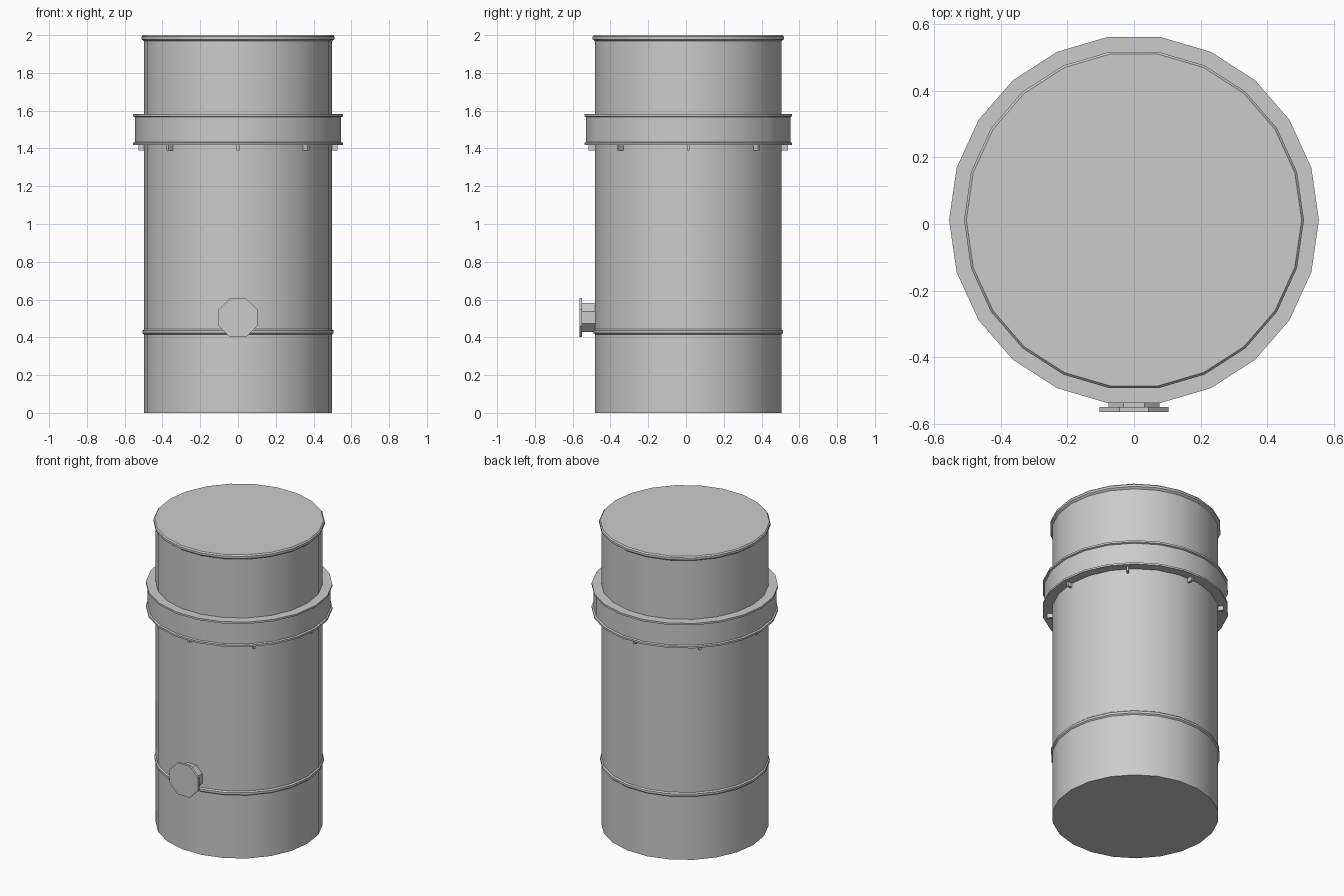
import bpy, bmesh, math
from mathutils import Matrix, Vector

old = bpy.data.objects.get("Cube")
if old:
    bpy.data.objects.remove(old, do_unlink=True)

grey = bpy.data.materials.new("painted grey metal")
grey.use_nodes = True
colour = (0.6, 0.6, 0.6, 1)
grey.diffuse_color = colour
grey.node_tree.nodes["Principled BSDF"].inputs["Base Color"].default_value = colour

CENTRE = Vector((0, 0.012, 0))
SIDES = 22


def finish(name, bm, matrix):
    bmesh.ops.recalc_face_normals(bm, faces=bm.faces)
    mesh = bpy.data.meshes.new(name)
    bm.to_mesh(mesh)
    bm.free()
    mesh.transform(matrix)
    mesh.materials.append(grey)
    obj = bpy.data.objects.new(name, mesh)
    bpy.context.collection.objects.link(obj)
    bpy.ops.object.select_all(action='DESELECT')
    obj.select_set(True)
    bpy.context.view_layer.objects.active = obj
    bpy.ops.object.shade_smooth_by_angle(angle=math.radians(35))
    return obj


def turned(name, profile, sides=SIDES, closed=False, phase=0.0,
           matrix=Matrix.Translation(CENTRE)):
    """Revolve (radius, height) points; cap the ends unless the profile is closed."""
    bm = bmesh.new()
    rings = []
    for r, z in profile:
        angles = [2 * math.pi * (i + phase) / sides for i in range(sides)]
        rings.append([bm.verts.new((r * math.cos(a), r * math.sin(a), z)) for a in angles])
    pairs = list(zip(rings, rings[1:]))
    if closed:
        pairs.append((rings[-1], rings[0]))
    else:
        bm.faces.new(rings[0])
        bm.faces.new(rings[-1])
    for low, high in pairs:
        for i in range(sides):
            j = (i + 1) % sides
            bm.faces.new((low[i], low[j], high[j], high[i]))
    return finish(name, bm, matrix)


# Main drum, with a raised seam and a rolled lid rim
turned("drum_body", [
    (0.498, 0), (0.498, 0.415), (0.506, 0.422), (0.506, 0.436), (0.498, 0.443),
    (0.498, 1.968), (0.511, 1.978), (0.511, 1.992), (0.504, 2.0)])

# Collar with a thin flange on its upper and lower edge
turned("collar", [
    (0.48, 1.418), (0.556, 1.418), (0.556, 1.43), (0.546, 1.434),
    (0.546, 1.566), (0.556, 1.57), (0.556, 1.582), (0.48, 1.582)], closed=True)

# Small brackets under the collar
for i in range(8):
    bm = bmesh.new()
    bmesh.ops.create_cube(bm, size=1)
    shape = Matrix.Translation((0.51, 0, 1.406)) @ Matrix.Diagonal((0.036, 0.014, 0.032, 1))
    finish(f"collar_bracket_{i + 1}", bm,
           Matrix.Translation(CENTRE) @ Matrix.Rotation(i * math.pi / 4, 4, 'Z') @ shape)

# Outlet pipe with an octagonal end flange on the front
forward = Matrix.Translation((0, 0, 0.504)) @ Matrix.Rotation(math.pi / 2, 4, 'X')
turned("outlet_pipe", [(0.083, 0.44), (0.083, 0.552)], 8, phase=0.5, matrix=forward)
turned("outlet_flange", [(0.112, 0.55), (0.112, 0.565)], 8, phase=0.5, matrix=forward)
